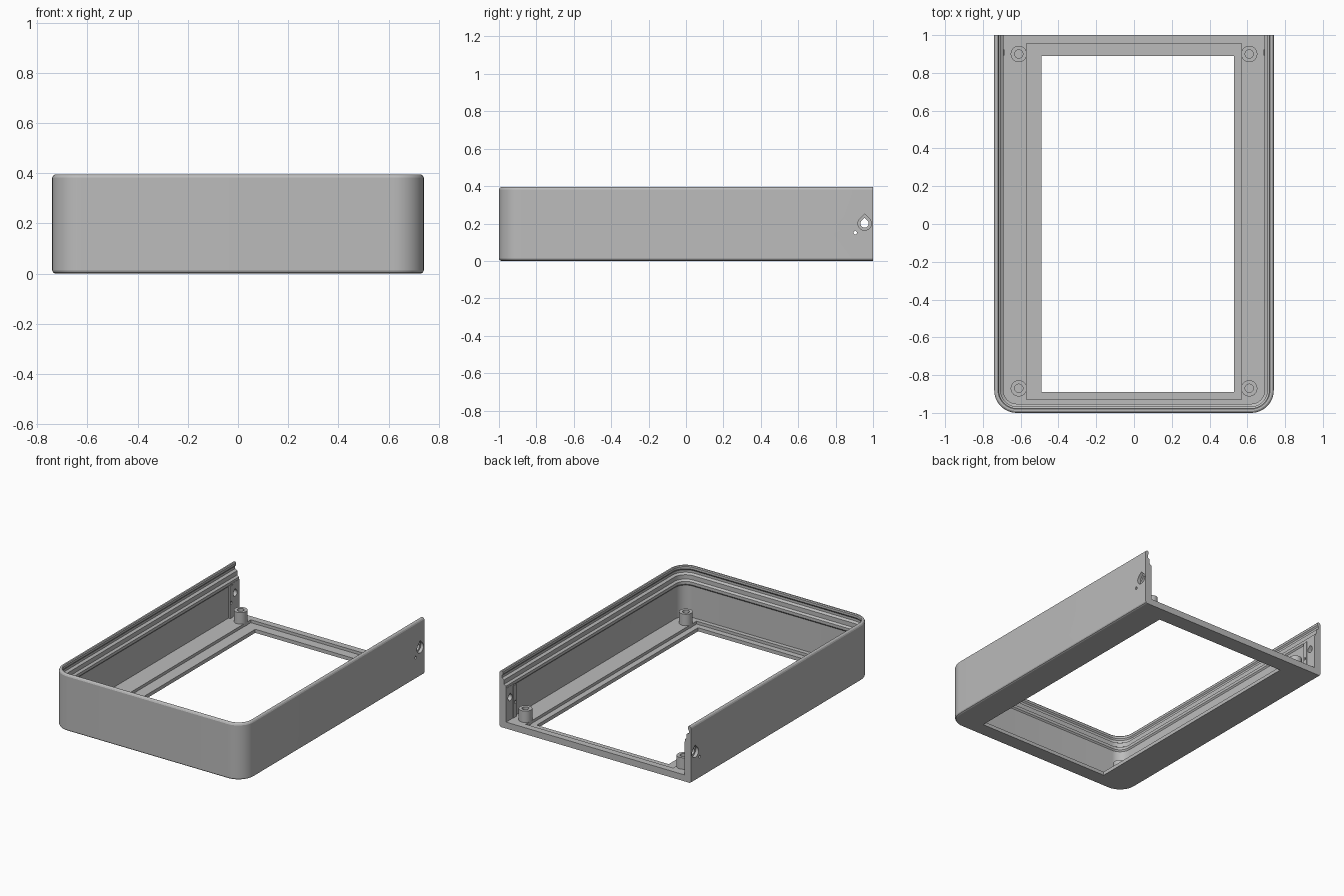
import bpy, bmesh, math

HX, HY, R = 0.74, 1.0, 0.12      # half width, half depth, corner radius
WALL, FLOOR = 0.04, 0.045        # wall and floor thickness

if "Cube" in bpy.data.objects:
    bpy.data.objects.remove(bpy.data.objects["Cube"], do_unlink=True)

grey = bpy.data.materials.new("light grey plastic")
grey.use_nodes = True
grey.diffuse_color = (0.5, 0.5, 0.5, 1)
grey.node_tree.nodes["Principled BSDF"].inputs["Base Color"].default_value = (0.5, 0.5, 0.5, 1)


def finish(name, bm):
    bmesh.ops.recalc_face_normals(bm, faces=bm.faces)
    me = bpy.data.meshes.new(name)
    bm.to_mesh(me)
    bm.free()
    me.materials.append(grey)
    ob = bpy.data.objects.new(name, me)
    bpy.context.collection.objects.link(ob)
    return ob


def loft(name, rings, closed=False):
    """Skin a series of closed cross-sections, capping the ends unless closed."""
    bm = bmesh.new()
    rows = [[bm.verts.new(p) for p in ring] for ring in rings]
    n = len(rows[0])
    pairs = list(zip(rows, rows[1:])) + ([(rows[-1], rows[0])] if closed else [])
    for a, b in pairs:
        for i in range(n):
            bm.faces.new((a[i], a[(i + 1) % n], b[(i + 1) % n], b[i]))
    if not closed:
        bm.faces.new(rows[0])
        bm.faces.new(rows[-1])
    return finish(name, bm)


def box(name, x0, x1, y0, y1, z0, z1):
    return loft(name, [[(x0, y0, z), (x1, y0, z), (x1, y1, z), (x0, y1, z)] for z in (z0, z1)])


def cut(ob, cutters):
    """Subtract the cutters and bake the result."""
    for c in cutters:
        c.hide_render = True
        mod = ob.modifiers.new("cut", "BOOLEAN")
        mod.operation, mod.solver, mod.object = "DIFFERENCE", "EXACT", c
    bpy.context.view_layer.update()
    me = bpy.data.meshes.new_from_object(ob.evaluated_get(bpy.context.evaluated_depsgraph_get()))
    ob.modifiers.clear()
    ob.data = me


def u_path(inset):
    """Plan outline, open at the back, at a given inset from the outside."""
    pts = [(HX - inset, HY)]
    for side, start in ((1, 0), (-1, -90)):
        for k in range(13):
            a = math.radians(start - 7.5 * k)
            pts.append((side * (HX - R) + (R - inset) * math.cos(a),
                        -HY + R + (R - inset) * math.sin(a)))
    return pts + [(-HX + inset, HY)]


# Wall: stepped lid rail profile (inset, height) swept round three sides
profile = [(WALL, 0), (0.012, 0), (0.004, 0.004), (0, 0.012), (0, 0.382), (0.004, 0.39),
           (0.01, 0.394), (0.02, 0.394), (0.025, 0.388), (0.025, 0.372), (0.018, 0.362),
           (0.018, 0.345), (0.034, 0.335), (0.034, 0.305), (0.048, 0.295),
           (0.048, 0.275), (WALL, 0.265)]
lines = [[(x, y, z) for x, y in u_path(i)] for i, z in profile]
wall = loft("wall", list(zip(*lines)))

# Floor: plate with a shallow recess around a large window
floor = loft("floor", [[(x, y, z) for x, y in u_path(WALL)] for z in (0, FLOOR)])
floor_cutters = [box("recess_cutter", -0.57, 0.57, -0.93, 0.955, 0.025, 0.2),
                 box("window_cutter", -0.49, 0.53, -0.89, 0.89, -0.1, 0.1)]
cut(floor, floor_cutters)

# Screw bosses with blind holes
ring = [(0.022, FLOOR), (0.043, FLOOR), (0.043, 0.125), (0.022, 0.125)]
for sx, side in ((1, "left"), (-1, "right")):
    for y, end in ((0.9, "back"), (-0.87, "front")):
        turns = [2 * math.pi * k / 32 for k in range(32)]
        loft(f"{end}_{side}_boss",
             [[(sx * 0.61 + r * math.cos(a), y + r * math.sin(a), z) for r, z in ring]
              for a in turns], closed=True)
        # Solid foot under each boss
        foot = [(0.61 * sx + 0.043 * math.cos(a), y + 0.043 * math.sin(a)) for a in turns]
        loft(f"{end}_{side}_boss_foot", [[(x, v, z) for x, v in foot] for z in (0.02, FLOOR + 0.005)])


def teardrop(name, r, x0, x1, y, z):
    """Printable hole: round below with a pointed top."""
    arc = [math.radians(135 + 270 * k / 24) for k in range(25)]
    pts = [(y + r * math.cos(a), z + r * math.sin(a)) for a in arc] + [(y, z + r * math.sqrt(2))]
    return loft(name, [[(x, p, q) for p, q in pts] for x in (x0, x1)])


# Mounting pads at the open ends, with countersunk teardrop holes
wall_cutters = []
for s, side in ((1, "left"), (-1, "right")):
    pad = box(f"{side}_pad", s * 0.705, s * 0.69, 0.91, HY, FLOOR - 0.005, 0.28)
    rib = box(f"{side}_rib", s * 0.705, s * 0.686, 0.893, 0.925, FLOOR - 0.005, 0.27)
    holes = [teardrop(f"{side}_hole_cutter", 0.022, s * 0.6, s * 0.8, 0.955, 0.2),
             teardrop(f"{side}_pin_cutter", 0.009, s * 0.6, s * 0.8, 0.905, 0.15)]
    sink = teardrop(f"{side}_sink_cutter", 0.036, s * 0.718, s * 0.8, 0.955, 0.2)
    cut(pad, holes)
    cut(rib, holes)
    wall_cutters += holes + [sink]
cut(wall, wall_cutters)

for c in floor_cutters + wall_cutters:
    bpy.data.objects.remove(c, do_unlink=True)

# Smooth the rounded corners, keep the edges crisp
bpy.ops.object.select_all(action="DESELECT")
for ob in bpy.context.scene.objects:
    if ob.type == "MESH":
        ob.select_set(True)
        bpy.context.view_layer.objects.active = ob
bpy.ops.object.shade_smooth_by_angle(angle=math.radians(25))
